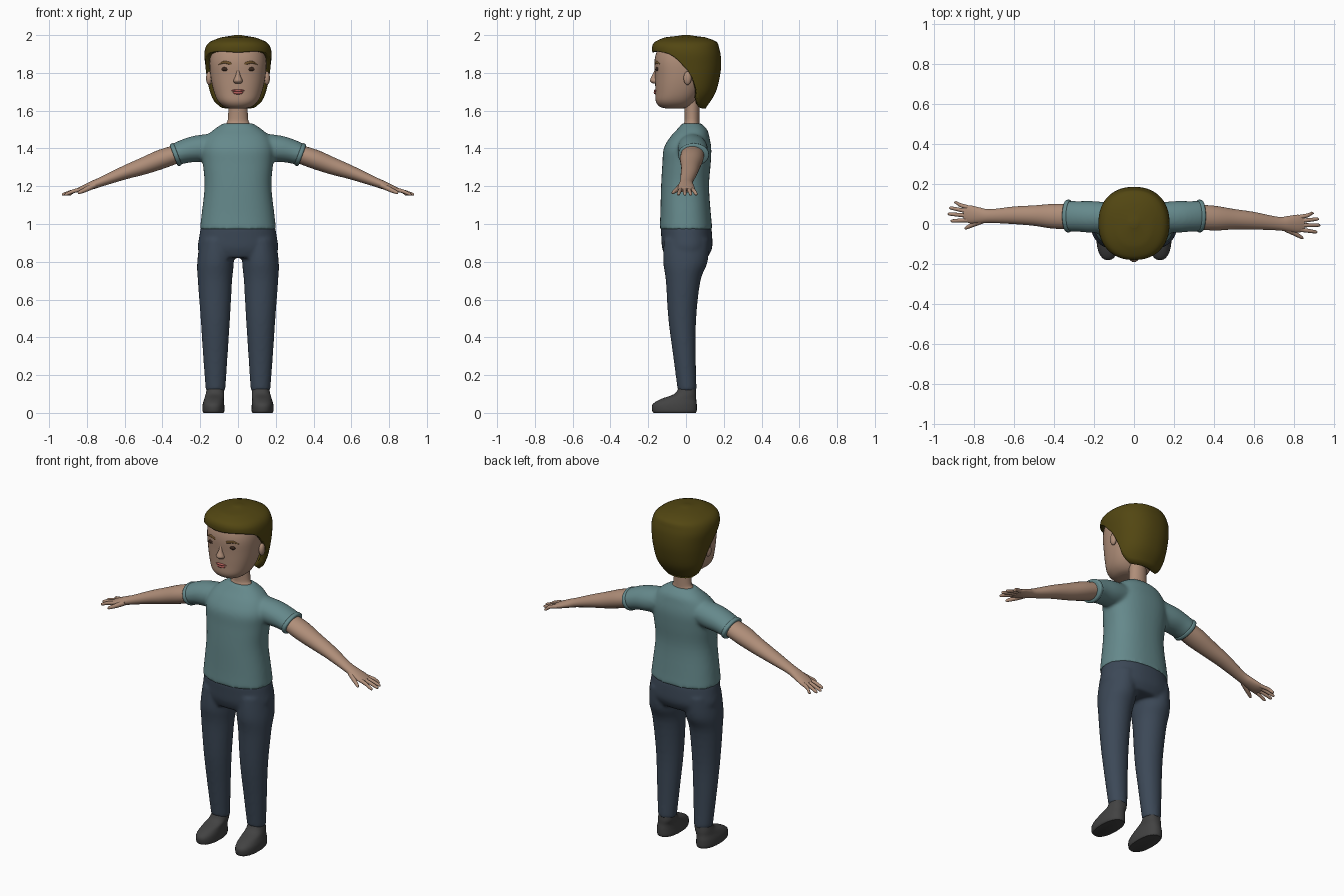
import bpy, bmesh, math
from mathutils import Vector, Matrix

X, Y, Z = Vector((1, 0, 0)), Vector((0, 1, 0)), Vector((0, 0, 1))
SLOPE = Vector((0.35, 0, 0.937))      # "up" across the lowered arm


def material(name, rgb):
    m = bpy.data.materials.new(name)
    m.diffuse_color = (*rgb, 1)
    return m


SKIN = material("skin", (0.43, 0.27, 0.19))
SHIRT = material("shirt", (0.13, 0.25, 0.26))
PANTS = material("trousers", (0.045, 0.065, 0.095))
HAIR = material("hair", (0.085, 0.062, 0.006))
BROW = material("brow", (0.16, 0.085, 0.025))
SHOE = material("shoe", (0.055, 0.055, 0.055))
EYE = material("eye", (0.04, 0.02, 0.012))
LIP = material("lip", (0.45, 0.11, 0.10))


def spline(rows, u):
    """Catmull-Rom through rows of equal-length tuples."""
    last = len(rows) - 1
    k = max(0, min(int(u), last - 1))
    t = u - k
    a, b, c, d = (rows[max(0, min(last, k + i))] for i in (-1, 0, 1, 2))
    return [0.5 * (2*q + (r - p)*t + (2*p - 5*q + 4*r - s)*t*t + (3*q - p - 3*r + s)*t**3)
            for p, q, r, s in zip(a, b, c, d)]


def lookup(rows, key):
    """Interpolate rows sorted by their first value."""
    k = 0
    while k < len(rows) - 2 and rows[k + 1][0] < key:
        k += 1
    t = (key - rows[k][0]) / (rows[k + 1][0] - rows[k][0])
    return spline(rows, k + max(0, min(1, t)))


def superellipse(t, p):
    c, s = math.cos(t), math.sin(t)
    return math.copysign(abs(c)**(2/p), c), math.copysign(abs(s)**(2/p), s)


def skin_rings(bm, rings, cap_end=True):
    n = len(rings[0])
    for r0, r1 in zip(rings, rings[1:]):
        for i in range(n):
            j = (i + 1) % n
            bm.faces.new((r0[i], r0[j], r1[j], r1[i]))
    bm.faces.new(rings[0])
    if cap_end:
        bm.faces.new(rings[-1])


def loft(bm, rows, u=X, v=Y, side=1, p=2.0, n=28, steps=4, shear=0.0):
    """Rows are (x, y, z, radius along u, radius along v)."""
    rings = []
    for i in range((len(rows) - 1) * steps + 1):
        x, y, z, a, b = spline(rows, i / steps)
        ring = []
        for k in range(n):
            c, s = superellipse(2 * math.pi * k / n, p)
            co = Vector((x, y, z)) + u * a * c + v * b * s
            co.y -= side * shear * (co.x - 0.3)
            co.x *= side
            ring.append(bm.verts.new(co))
        rings.append(ring)
    skin_rings(bm, rings)


def upright(rows):
    return [(0, cy, z, a, b) for z, cy, a, b in rows]


def ball(bm, centre, radii):
    bmesh.ops.create_uvsphere(bm, u_segments=20, v_segments=12, radius=1,
                              matrix=Matrix.Translation(centre) @ Matrix.Diagonal((*radii, 1)))


def finish(name, bm, mat, fuse=0):
    bmesh.ops.recalc_face_normals(bm, faces=bm.faces)
    for f in bm.faces:
        f.smooth = True
    me = bpy.data.meshes.new(name)
    bm.to_mesh(me)
    bm.free()
    me.set_sharp_from_angle(angle=math.radians(50))
    me.materials.append(mat)
    ob = bpy.data.objects.new(name, me)
    bpy.context.collection.objects.link(ob)
    if fuse:
        r = ob.modifiers.new("fuse", 'REMESH')
        r.mode, r.voxel_size, r.use_smooth_shade = 'VOXEL', 0.009, True
        s = ob.modifiers.new("soften", 'SMOOTH')
        s.factor, s.iterations = 0.5, fuse
    return ob


# Shirt: torso and both sleeves fused
bm = bmesh.new()
loft(bm, upright([(0.972, 0, .202, .14), (1.05, -.002, .193, .134), (1.2, -.005, .177, .127),
                  (1.32, .003, .186, .128), (1.4, .008, .192, .126), (1.46, .02, .168, .104),
                  (1.5, .032, .128, .08), (1.533, .03, .078, .05)]), p=2.3, n=40)
for s in (1, -1):
    loft(bm, [(.06, .03, 1.42, .07, .07), (.2, .035, 1.4, .08, .073),
              (.28, .038, 1.385, .077, .064), (.335, .04, 1.366, .077, .058)], Y, SLOPE, s)
finish("shirt", bm, SHIRT, fuse=9)

# Rolled sleeve hems
bm = bmesh.new()
for s in (1, -1):
    loft(bm, [(.318, .04, 1.371, .074, .055), (.322, .04, 1.37, .081, .062),
              (.336, .04, 1.365, .081, .062), (.341, .04, 1.363, .074, .055)], Y, SLOPE, s)
finish("sleeve_hems", bm, SHIRT)

# Trousers: hips and both legs fused
bm = bmesh.new()
loft(bm, upright([(.988, 0, .196, .134), (.93, .004, .206, .135), (.87, .006, .213, .132),
                  (.82, .003, .19, .11)]), p=2.2, n=40)
for s in (1, -1):
    loft(bm, [(.115, .003, .92, .085, .12), (.119, -.003, .8, .097, .118),
              (.122, -.015, .7, .091, .092), (.12, -.02, .5, .078, .074),
              (.12, -.008, .3, .065, .06), (.119, .006, .117, .052, .05)], side=s)
finish("trousers", bm, PANTS, fuse=8)

# Shoes
bm = bmesh.new()
for s in (1, -1):
    loft(bm, [(.129, -.06, 0, .053, .112), (.13, -.061, .012, .058, .118), (.13, -.06, .045, .057, .117),
              (.127, -.04, .073, .052, .094), (.122, -.004, .1, .049, .058),
              (.119, .006, .135, .044, .044)], side=s, p=2.3)
finish("shoes", bm, SHOE)

# Arms with hands; the pair is swung very slightly round z
FINGERS = [(.058, .08, .9), (.038, .052, .925), (.017, .022, .932), (-.004, -.012, .918)]
for s, name in ((1, "left_arm"), (-1, "right_arm")):
    bm = bmesh.new()
    loft(bm, [(.29, .037, 1.382, .06, .046), (.4, .034, 1.345, .062, .051), (.5, .033, 1.307, .051, .045),
              (.6, .03, 1.272, .044, .036), (.72, .021, 1.225, .034, .025), (.77, .022, 1.206, .039, .022),
              (.82, .025, 1.187, .045, .017), (.85, .027, 1.177, .038, .011)],
         Y, SLOPE, s, shear=.045)
    for y0, y1, x1 in FINGERS:
        loft(bm, [(.825, y0, 1.184, .011, .011), (.87, (y0 + y1) / 2, 1.174, .010, .010),
                  (x1 - .01, y1, 1.158, .008, .008), (x1, y1, 1.154, .003, .003)],
             Y, SLOPE, s, n=12, shear=.045)
    loft(bm, [(.755, .0, 1.208, .018, .015), (.8, -.022, 1.185, .014, .013),
              (.838, -.042, 1.168, .009, .009), (.848, -.047, 1.163, .003, .003)],
         Y, SLOPE, s, n=12, shear=.045)
    finish(name, bm, SKIN)

# Neck
bm = bmesh.new()
loft(bm, upright([(1.49, .03, .08, .05), (1.53, .03, .064, .042), (1.56, .032, .053, .039),
                  (1.68, .03, .05, .042)]))
finish("neck", bm, SKIN)

# Head, ears and nose
bm = bmesh.new()
loft(bm, upright([(1.612, -.06, .045, .048), (1.622, -.06, .075, .08), (1.65, -.055, .106, .105),
                  (1.7, -.04, .128, .122), (1.78, -.025, .145, .139), (1.87, -.02, .15, .146),
                  (1.94, -.01, .13, .13), (1.97, 0, .07, .08)]), p=2.3, n=40)
finish("head", bm, SKIN)
bm = bmesh.new()
for s in (1, -1):
    ball(bm, (s * .153, .008, 1.772), (.016, .021, .036))
finish("ears", bm, SKIN)
bm = bmesh.new()
loft(bm, upright([(1.818, -.156, .007, .009), (1.785, -.163, .013, .017),
                  (1.758, -.165, .025, .026), (1.743, -.157, .016, .017)]), n=16)
finish("nose", bm, SKIN)

# Eyes, brows and lips
bm = bmesh.new()
for s in (1, -1):
    ball(bm, (s * .068, -.152, 1.82), (.02, .009, .011))
finish("eyes", bm, EYE)
bm = bmesh.new()
for s in (1, -1):
    loft(bm, [(.034, -.161, 1.847, .004, .006), (.045, -.16, 1.851, .006, .008),
              (.075, -.152, 1.856, .006, .007), (.102, -.136, 1.845, .003, .003)], Y, Z, s, n=12)
finish("eyebrows", bm, BROW)
bm = bmesh.new()
ball(bm, (0, -.159, 1.706), (.034, .011, .007))
ball(bm, (0, -.159, 1.695), (.027, .012, .009))
finish("lips", bm, LIP)

# Hair: a shell whose lower edge follows the fringe, temples and nape
SHAPE = [(1.61, -.008, .11, .11), (1.65, 0, .138, .131), (1.7, .01, .154, .149), (1.78, .012, .166, .167),
         (1.84, .009, .173, .177), (1.9, .003, .178, .18), (1.94, -.003, .17, .176),
         (1.965, -.001, .147, .162), (1.988, -.003, .09, .107), (2.0, 0, .02, .02)]
EDGE = [(0, 1.908), (30, 1.913), (60, 1.902), (75, 1.872), (90, 1.81), (100, 1.74),
        (112, 1.66), (130, 1.617), (180, 1.61)]
bm = bmesh.new()
rings, n, rows = [], 72, 24
for j in range(rows + 1):
    ring = []
    for i in range(n):
        deg = 360 * i / n
        edge = lookup(EDGE, min(deg, 360 - deg))[1]
        z = 2.0 - (2.0 - edge) * (j / rows)**1.7
        _, cy, a, b = lookup(SHAPE, z)
        c, s = superellipse(math.radians(deg), 2.25)
        ring.append(bm.verts.new((a * s, cy - b * c, z)))
    rings.append(ring)
skin_rings(bm, rings, cap_end=False)
hair = finish("hair", bm, HAIR)
shell = hair.modifiers.new("thickness", 'SOLIDIFY')
shell.thickness, shell.offset = 0.035, -1
